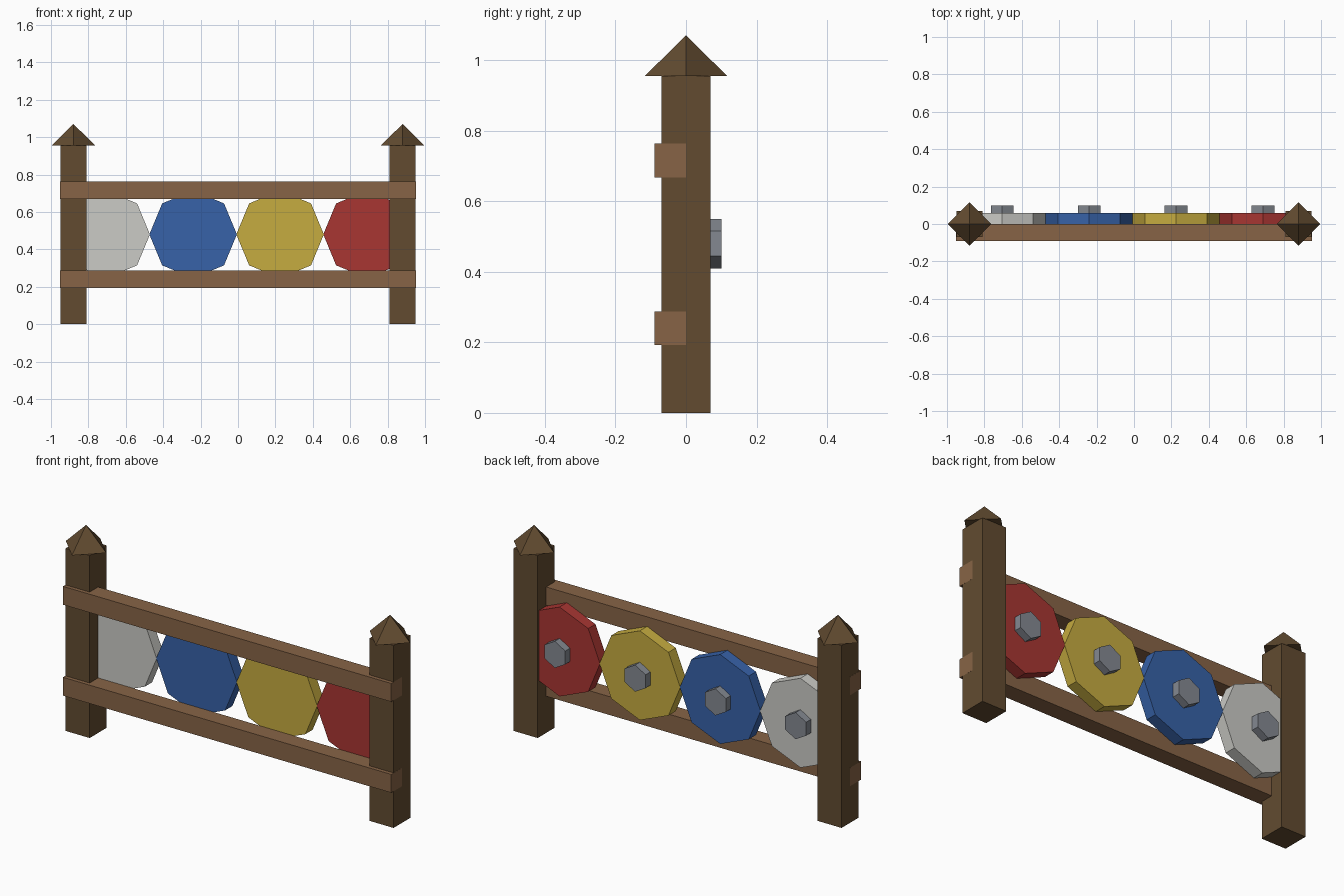
import bpy
import math

cube = bpy.data.objects.get("Cube")
if cube:
    bpy.data.objects.remove(cube, do_unlink=True)


def material(name, rgb):
    """Flat material from 0-255 sRGB values."""
    linear = [((c / 255 + 0.055) / 1.055) ** 2.4 for c in rgb] + [1.0]
    mat = bpy.data.materials.new(name)
    mat.use_nodes = True
    mat.diffuse_color = linear
    mat.node_tree.nodes["Principled BSDF"].inputs["Base Color"].default_value = linear
    return mat


def finish(name, mat):
    obj = bpy.context.object
    obj.name = name
    obj.data.materials.append(mat)
    bpy.ops.object.transform_apply(location=False, rotation=True, scale=True)
    return obj


def box(name, mat, center, size):
    bpy.ops.mesh.primitive_cube_add(size=1, location=center)
    bpy.context.object.scale = size
    return finish(name, mat)


def disc(name, mat, sides, radius, x, z, y_front, y_back, turn=0.0):
    """Polygonal disc with its axis along y."""
    bpy.ops.mesh.primitive_cylinder_add(
        vertices=sides, radius=radius, depth=y_back - y_front,
        location=(x, (y_front + y_back) / 2, z), rotation=(math.pi / 2, turn, 0))
    return finish(name, mat)


dark_wood = material("dark wood", (98, 75, 48))
light_wood = material("light wood", (135, 100, 70))
iron = material("iron", (132, 137, 145))
paints = {
    "white": material("white paint", (203, 203, 198)),
    "blue": material("blue paint", (55, 98, 168)),
    "yellow": material("yellow paint", (198, 172, 64)),
    "red": material("red paint", (168, 54, 50)),
}

# Posts with pointed caps set diagonally
POST_X, POST_TOP, CAP_HEIGHT = 0.88, 0.955, 0.115
for side, sign in (("left", 1), ("right", -1)):
    x = sign * POST_X
    box(side + "_post", dark_wood, (x, 0, POST_TOP / 2), (0.14, 0.14, POST_TOP))
    bpy.ops.mesh.primitive_cone_add(
        vertices=4, radius1=0.117, radius2=0, depth=CAP_HEIGHT,
        location=(x, 0, POST_TOP + CAP_HEIGHT / 2))
    finish(side + "_post_cap", dark_wood)

# Rails across the front
for name, z in (("lower_rail", 0.24), ("upper_rail", 0.716)):
    box(name, light_wood, (0, -0.045, z), (1.901, 0.09, 0.096))

# Row of octagonal shields, each with a hexagonal boss on the back
SHIELD_R, SHIELD_Z = 0.234, 0.48
for i, (color, paint) in enumerate(paints.items()):
    x = -0.705 + i * 0.465
    disc(color + "_shield", paint, 8, SHIELD_R, x, SHIELD_Z, 0.0, 0.06)
    disc(color + "_shield_boss", iron, 6, 0.07, x, SHIELD_Z, 0.05, 0.1)
